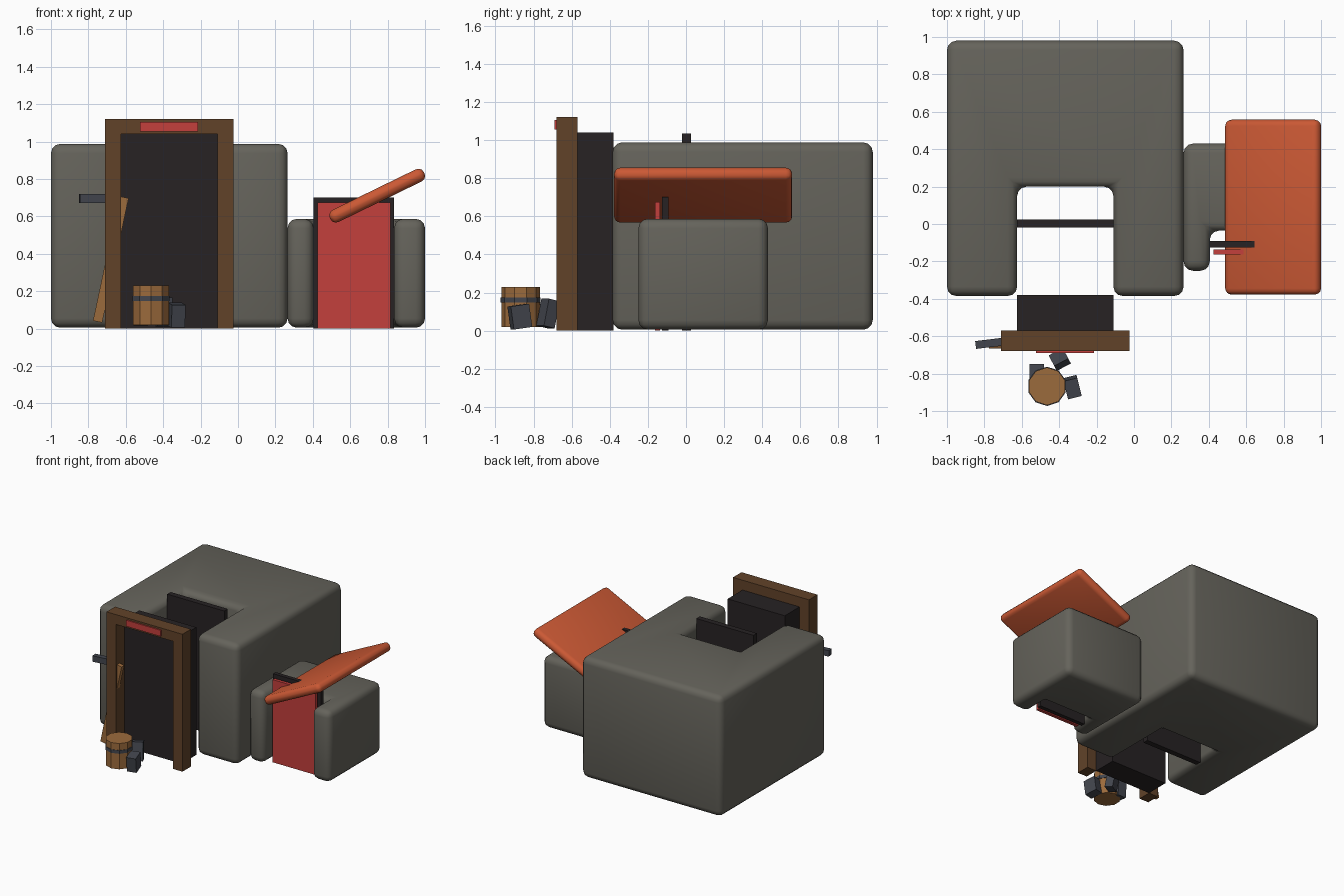
import bpy, math
from mathutils import Vector

if "Cube" in bpy.data.objects:
    bpy.data.objects.remove(bpy.data.objects["Cube"])


def mat(name, r, g, b):
    m = bpy.data.materials.new(name)
    m.diffuse_color = (r, g, b, 1)
    m.use_nodes = True
    m.node_tree.nodes["Principled BSDF"].inputs["Base Color"].default_value = m.diffuse_color
    return m


STONE = mat("stone", 0.13, 0.125, 0.105)
WOOD = mat("dark_wood", 0.12, 0.055, 0.022)
OAK = mat("light_wood", 0.33, 0.145, 0.045)
DARK = mat("dark_interior", 0.02, 0.016, 0.017)
RED = mat("red_cloth", 0.55, 0.05, 0.045)
ORANGE = mat("orange_awning", 0.6, 0.1, 0.035)
IRON = mat("iron", 0.055, 0.06, 0.075)


def make(name, verts, faces, m):
    me = bpy.data.meshes.new(name)
    me.from_pydata(verts, [], faces)
    me.materials.append(m)
    ob = bpy.data.objects.new(name, me)
    bpy.context.collection.objects.link(ob)
    return ob


def prism(name, outline, lo, hi, m, axis="z"):
    """Extrude a counter-clockwise outline in xy (axis z) or xz (axis y)."""
    n = len(outline)
    if axis == "z":
        v = [(a, b, lo) for a, b in outline] + [(a, b, hi) for a, b in outline]
    else:
        v = [(a, hi, b) for a, b in outline] + [(a, lo, b) for a, b in outline]
    f = [tuple(reversed(range(n))), tuple(range(n, 2 * n))]
    f += [(i, (i + 1) % n, (i + 1) % n + n, i + n) for i in range(n)]
    return make(name, v, f, m)


def box(name, x0, x1, y0, y1, z0, z1, m):
    return prism(name, [(x0, y0), (x1, y0), (x1, y1), (x0, y1)], z0, z1, m)


def turned(name, loc, size, rot, m):
    x, y, z = Vector(size) / 2
    ob = box(name, -x, x, -y, y, -z, z, m)
    ob.location = loc
    ob.rotation_euler = [math.radians(a) for a in rot]
    return ob


def soften(ob, width, segments=3):
    b = ob.modifiers.new("bevel", "BEVEL")
    b.width, b.segments, b.limit_method = width, segments, "ANGLE"
    for p in ob.data.polygons:
        p.use_smooth = True


def notched(name, x0, x1, y0, y1, nx0, nx1, ny, top, width):
    """Rounded block with a doorway notch open to the front."""
    ob = prism(name, [(x0, y0), (nx0, y0), (nx0, ny), (nx1, ny), (nx1, y0),
                      (x1, y0), (x1, y1), (x0, y1)], 0.005, top, STONE)
    soften(ob, width)


def drum(name, r, z0, z1, m, n=10):
    ring = [(-0.465 + r * math.cos(math.tau * (i + 0.5) / n),
             -0.868 + r * math.sin(math.tau * (i + 0.5) / n)) for i in range(n)]
    prism(name, ring, z0, z1, m)


# Stone buildings
notched("main_building", -1.0, 0.265, -0.385, 0.98, -0.625, -0.11, 0.2, 0.988, 0.05)
notched("side_annex", 0.265, 1.0, -0.25, 0.43, 0.405, 0.835, -0.035, 0.587, 0.05)

# Main entrance: frame, dark passage, inner door and sign board
prism("entrance_frame", [(-0.71, 0), (-0.625, 0), (-0.625, 1.04), (-0.11, 1.04),
                         (-0.11, 0), (-0.025, 0), (-0.025, 1.12), (-0.71, 1.12)],
      -0.68, -0.57, WOOD, "y")
box("entrance_passage", -0.625, -0.11, -0.57, -0.38, 0, 1.04, DARK)
box("inner_door", -0.625, -0.11, -0.02, 0.025, 0, 1.035, DARK)
box("sign_board", -0.525, -0.215, -0.69, -0.678, 1.055, 1.105, RED)

# Annex doorway and sloped awning
box("annex_back_panel", 0.405, 0.835, -0.125, -0.092, 0, 0.702, DARK)
box("annex_curtain", 0.425, 0.815, -0.163, -0.137, 0, 0.674, RED)
awning = turned("awning", (0.744, 0.09, 0.711), (0.56, 0.935, 0.072), (0, -26, 0), ORANGE)
soften(awning, 0.033, 3)

# Leaning plank and wall bracket
turned("leaning_plank", (-0.68, -0.648, 0.37), (0.05, 0.035, 0.68), (0, 12, 0), OAK)
turned("wall_bracket", (-0.765, -0.637, 0.697), (0.165, 0.042, 0.048), (0, 0, 7), IRON)

# Barrel with hoop
drum("barrel", 0.101, 0.02, 0.23, OAK)
drum("barrel_hoop", 0.105, 0.148, 0.175, IRON)

# Loose blocks around the barrel
turned("loose_block_right", (-0.33, -0.872, 0.073), (0.075, 0.1, 0.122), (8, 0, 14), IRON)
turned("loose_block_middle", (-0.397, -0.724, 0.09), (0.085, 0.065, 0.145), (-12, 0, 28), IRON)
turned("loose_block_left", (-0.52, -0.79, 0.083), (0.075, 0.07, 0.125), (-5, 0, 0), IRON)
